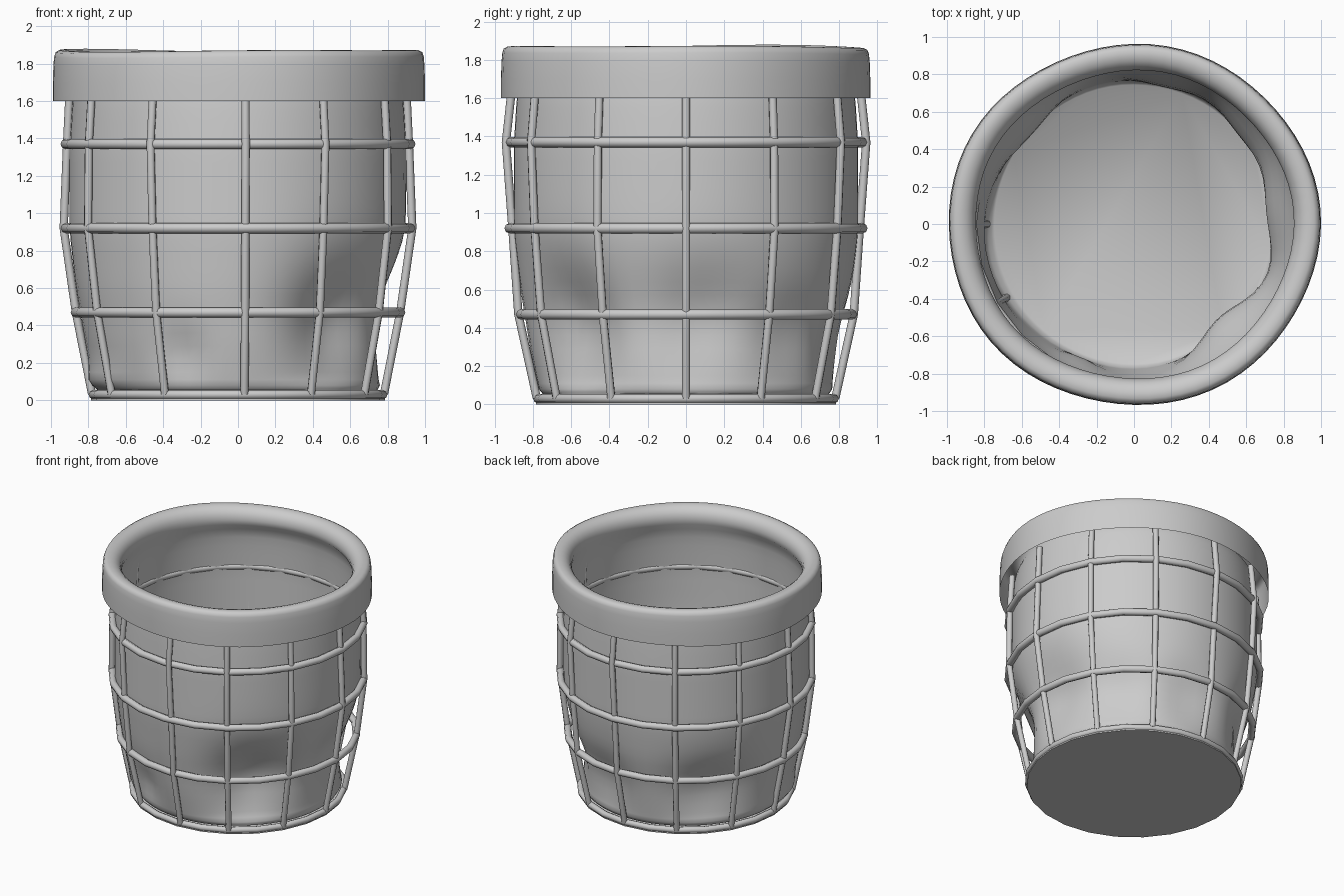
import bpy
import bmesh
from math import sin, cos, tau, radians, exp, remainder

cube = bpy.data.objects.get("Cube")
if cube:
    bpy.data.objects.remove(cube)

# One material for everything
grey = bpy.data.materials.new("plain grey")
grey.use_nodes = True
COLOUR = (0.6, 0.6, 0.6, 1)
grey.diffuse_color = COLOUR
grey.node_tree.nodes["Principled BSDF"].inputs["Base Color"].default_value = COLOUR


def finish(obj, angle=60):
    obj.data.materials.append(grey)
    bpy.ops.object.select_all(action="DESELECT")
    obj.select_set(True)
    bpy.context.view_layer.objects.active = obj
    bpy.ops.object.shade_smooth_by_angle(angle=radians(angle))


def mesh_object(name, bm):
    bmesh.ops.recalc_face_normals(bm, faces=bm.faces)
    mesh = bpy.data.meshes.new(name)
    bm.to_mesh(mesh)
    bm.free()
    obj = bpy.data.objects.new(name, mesh)
    bpy.context.collection.objects.link(obj)
    finish(obj)


def loft(bm, loops):
    rows = [[bm.verts.new(p) for p in loop] for loop in loops]
    for low, high in zip(rows, rows[1:]):
        n = len(low)
        for i in range(n):
            j = (i + 1) % n
            bm.faces.new((low[i], low[j], high[j], high[i]))
    return rows


# Cloth liner wall: height and radius
WALL = [(0.05, 0.745), (0.08, 0.77), (0.14, 0.785), (0.3, 0.82), (0.6, 0.868),
        (0.9, 0.9), (1.35, 0.9), (1.6, 0.885), (1.7, 0.868)]
# dent angle, height, angular width, vertical width, depth (negative bulges out)
DENTS = [(-48, 0.42, 22, 0.3, 0.16), (5, 0.45, 24, 0.28, 0.13),
         (42, 0.36, 18, 0.24, 0.08), (78, 0.34, 18, 0.22, 0.07),
         (138, 0.36, 24, 0.24, 0.1), (-112, 0.26, 9, 0.13, 0.04),
         (195, 0.1, 22, 0.07, -0.035)]


def wall_radius(z):
    for (z0, r0), (z1, r1) in zip(WALL, WALL[1:]):
        if z <= z1:
            return r0 + (r1 - r0) * (z - z0) / (z1 - z0)
    return WALL[-1][1]


def dent(a, z):
    total = 0
    for angle, height, wide, tall, depth in DENTS:
        da = remainder(a - radians(angle), tau) / radians(wide)
        total += depth * exp(-da * da - ((z - height) / tall) ** 2)
    return total * min(1, max(0, (z - 0.04) / 0.08))


# The cloth rises from the floor, rolls over the rim and hangs down outside
RIM = [(0.855, 1.74), (0.85, 1.78), (0.858, 1.815), (0.875, 1.842), (0.9, 1.861),
       (0.93, 1.87), (0.96, 1.869), (0.98, 1.858), (0.988, 1.835), (0.992, 1.79),
       (0.995, 1.7), (0.995, 1.6)]
SEGMENTS = 72
angles = [tau * i / SEGMENTS for i in range(SEGMENTS)]
heights = [0.05, 0.065, 0.08, 0.11] + [0.15 + 0.07 * i for i in range(23)]
cloth = []
for z in heights:
    loop = []
    for a in angles:
        r = wall_radius(z) - dent(a, z)
        loop.append((r * cos(a), r * sin(a), z))
    cloth.append(loop)
for r, z in RIM:
    loop = []
    for a in angles:
        wave = 0.005 * sin(2 * a + 2.5) + 0.004 * sin(3 * a)
        lift = wave * max(0, (z - 1.7) / 0.16)
        rr = r + 0.006 * sin(5 * a + 1)
        loop.append((rr * cos(a), rr * 0.97 * sin(a) - 0.005, z + lift))
    cloth.append(loop)
bm = bmesh.new()
rows = loft(bm, cloth)
bm.faces.new(rows[0][::-1])
mesh_object("cloth_liner_with_folded_rim", bm)

# Horizontal wire hoops
for name, z, r, thick in [("upper_hoop", 1.37, 0.922, 0.027),
                          ("middle_hoop", 0.92, 0.922, 0.027),
                          ("lower_hoop", 0.47, 0.868, 0.027),
                          ("base_hoop", 0.03, 0.775, 0.024)]:
    bpy.ops.mesh.primitive_torus_add(location=(0, 0, z), major_radius=r, minor_radius=thick,
                                     major_segments=24, minor_segments=8)
    hoop = bpy.context.object
    hoop.name = name
    finish(hoop)

# Upright wires bent at each hoop
UPRIGHT = [(0.03, 0.78, 0), (0.47, 0.872, 0.005), (0.92, 0.92, -0.012),
           (1.37, 0.928, 0.014), (1.66, 0.905, 0.005)]
for k in range(12):
    a = tau * k / 12 + (radians(2.5) if k == 9 else 0)
    loops = []
    for z, r, squash in UPRIGHT:
        r -= squash * cos(2 * a)
        loop = []
        for s in range(8):
            t = tau * s / 8
            out, side = r + 0.022 * cos(t), 0.022 * sin(t)
            loop.append((out * cos(a) - side * sin(a), out * sin(a) + side * cos(a), z))
        loops.append(loop)
    bm = bmesh.new()
    rows = loft(bm, loops)
    bm.faces.new(rows[0][::-1])
    bm.faces.new(rows[-1])
    mesh_object(f"upright_wire_{k + 1}", bm)

# Solid base plate
bpy.ops.mesh.primitive_cylinder_add(vertices=24, radius=0.785, depth=0.03, location=(0, 0, 0.015))
plate = bpy.context.object
plate.name = "base_plate"
finish(plate)
